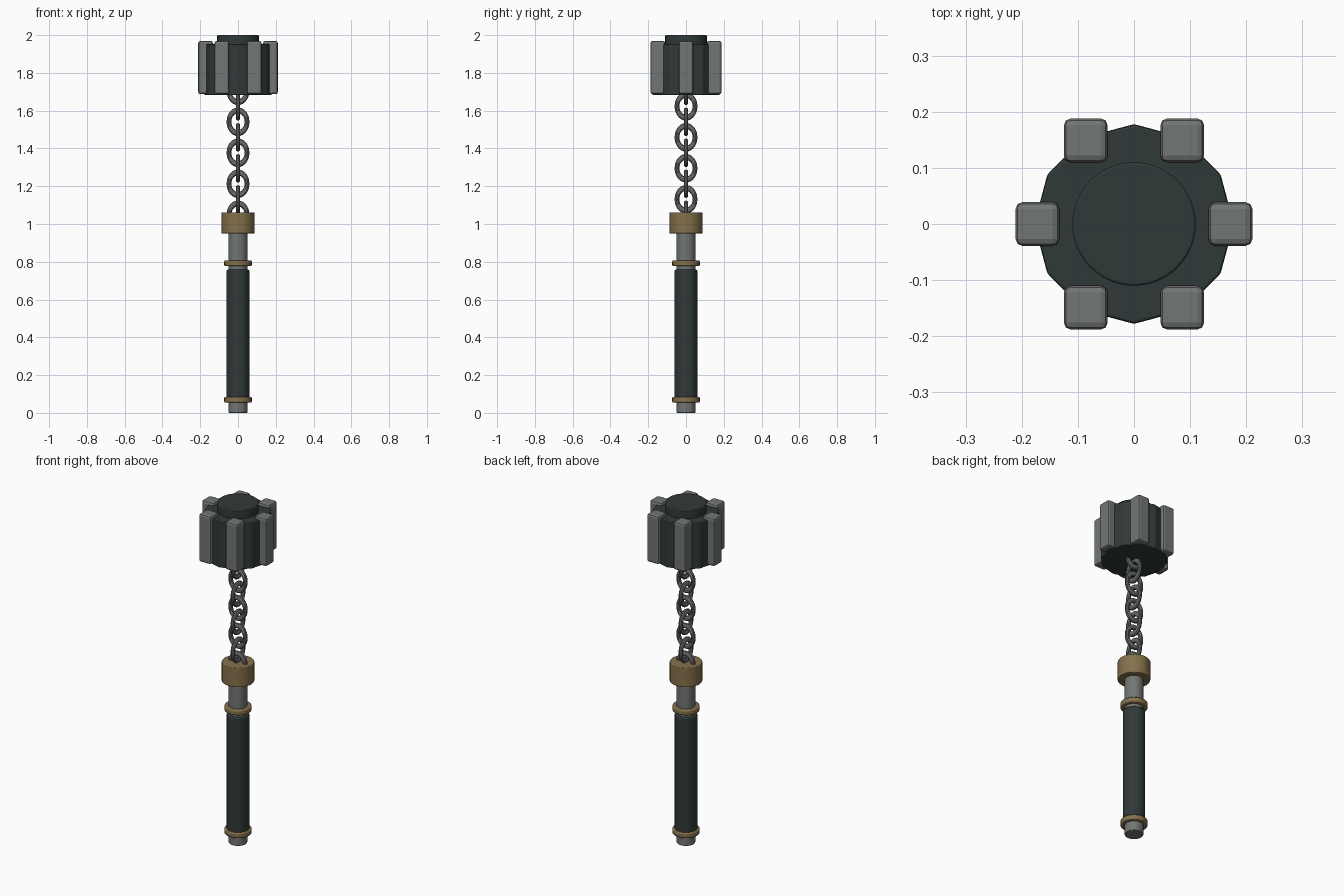
import bpy, math

if "Cube" in bpy.data.objects:
    bpy.data.objects.remove(bpy.data.objects["Cube"])

def material(name, color):
    m = bpy.data.materials.new(name)
    m.diffuse_color = (*color, 1)
    m.use_nodes = True
    m.node_tree.nodes["Principled BSDF"].inputs["Base Color"].default_value = m.diffuse_color
    return m

DARK = material("dark green grey", (0.030, 0.042, 0.040))
STEEL = material("steel grey", (0.165, 0.180, 0.172))
CHAIN = material("chain grey", (0.135, 0.140, 0.140))
BRASS = material("aged brass", (0.235, 0.165, 0.072))

def finish(name, mat, bevel=0, segments=2, smooth=True):
    o = bpy.context.object
    o.name = name
    o.data.materials.append(mat)
    bpy.ops.object.transform_apply(location=False, rotation=True, scale=True)
    if smooth:
        bpy.ops.object.shade_smooth_by_angle(angle=math.radians(29))
    if bevel:
        b = o.modifiers.new("bevel", "BEVEL")
        b.width, b.segments, b.limit_method = bevel, segments, "ANGLE"
        b.angle_limit = math.radians(25)
    return o

def cylinder(name, r, z0, z1, mat, bevel=0.003, sides=32, smooth=True, turn=0):
    bpy.ops.mesh.primitive_cylinder_add(vertices=sides, radius=r, depth=z1 - z0,
                                        location=(0, 0, (z0 + z1) / 2),
                                        rotation=(0, 0, turn))
    return finish(name, mat, bevel, 2, smooth)

# Handle: steel shaft, dark grip, brass collars and end cap
cylinder("shaft", 0.05, 0.0, 0.97, STEEL)
cylinder("grip", 0.06, 0.075, 0.758, DARK, 0.006)
cylinder("lower_collar", 0.073, 0.055, 0.085, BRASS, 0.006)
cylinder("upper_collar", 0.073, 0.777, 0.807, BRASS, 0.006)
cylinder("handle_cap", 0.087, 0.95, 1.062, BRASS, 0.003)

# Chain: oval links, each turned a quarter from the last
for i in range(9):
    bpy.ops.mesh.primitive_torus_add(major_radius=0.048, minor_radius=0.0125,
                                     major_segments=28, minor_segments=10,
                                     location=(0, 0, 1.049 + i * 0.082))
    link = bpy.context.object
    for v in link.data.vertices:
        x, y, z = v.co
        v.co = (x, z, y * 1.25) if i % 2 == 0 else (z, x, y * 1.25)
    link.data.flip_normals() if i % 2 == 0 else None
    finish(f"chain_link_{i + 1}", CHAIN)

# Head: twelve-sided core with round top plate
cylinder("head_core", 0.178, 1.682, 1.952, DARK, 0.005, 12, False)
cylinder("head_top_plate", 0.11, 1.93, 2.0, DARK, 0.004, 48)

# Six upright striking blocks around the core
for i in range(6):
    a = i * math.pi / 3
    bpy.ops.mesh.primitive_cube_add(size=1, location=(0.172 * math.cos(a),
                                                      0.172 * math.sin(a), 1.828))
    bpy.context.object.scale = (0.078, 0.078, 0.282)
    finish(f"striking_block_{i + 1}", STEEL, 0.012, 2, False)
